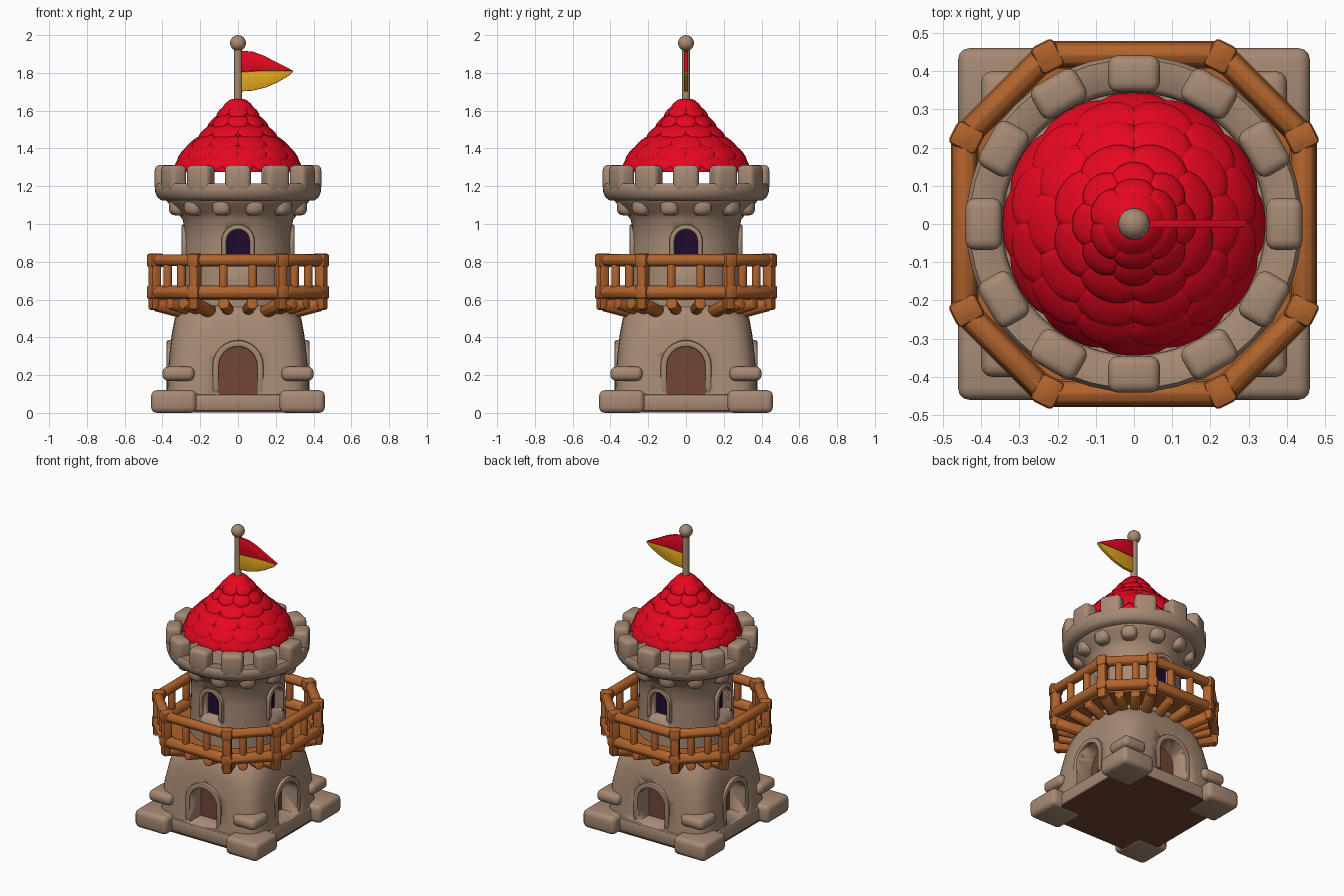
import bpy, bmesh, math
from math import sin, cos, pi, radians
from mathutils import Vector, Matrix

if "Cube" in bpy.data.objects:
    bpy.data.objects.remove(bpy.data.objects["Cube"])


def material(name, rgb):
    m = bpy.data.materials.new(name)
    m.diffuse_color = (*rgb, 1)
    m.use_nodes = True
    m.node_tree.nodes["Principled BSDF"].inputs["Base Color"].default_value = m.diffuse_color
    return m


STONE = material("tan stone", (0.385, 0.255, 0.175))
RED = material("red", (0.8, 0.002, 0.014))
WOOD = material("orange wood", (0.44, 0.125, 0.025))
BROWN = material("door brown", (0.17, 0.06, 0.035))
DARK = material("window purple", (0.014, 0.003, 0.03))
GOLD = material("flag yellow", (0.75, 0.38, 0.012))


def finish(bm, name, mat, bevel=0, angle=40, segs=2):
    bmesh.ops.recalc_face_normals(bm, faces=bm.faces)
    me = bpy.data.meshes.new(name)
    bm.to_mesh(me)
    bm.free()
    ob = bpy.data.objects.new(name, me)
    bpy.context.collection.objects.link(ob)
    me.materials.append(mat)
    bpy.ops.object.select_all(action='DESELECT')
    ob.select_set(True)
    bpy.context.view_layer.objects.active = ob
    if bevel:
        b = ob.modifiers.new("bevel", 'BEVEL')
        b.width, b.segments = bevel, segs
        b.limit_method, b.angle_limit = 'ANGLE', radians(35)
        bpy.ops.object.modifier_apply(modifier="bevel")
    bpy.ops.object.shade_smooth_by_angle(angle=radians(angle))
    return ob


def rot(a):
    return Matrix.Rotation(a, 4, 'Z')


def box(bm, lo, hi, mat=Matrix()):
    lo, hi = Vector(lo), Vector(hi)
    m = mat @ Matrix.Translation((lo + hi) / 2) @ Matrix.Diagonal((*(hi - lo), 1))
    bmesh.ops.create_cube(bm, size=1, matrix=m)


def beam(bm, p, q, r, n=8):
    p, q = Vector(p), Vector(q)
    d = q - p
    m = Matrix.Translation((p + q) / 2) @ d.to_track_quat('Z', 'Y').to_matrix().to_4x4()
    bmesh.ops.create_cone(bm, cap_ends=True, segments=n, radius1=r, radius2=r, depth=d.length, matrix=m)


def loft(bm, rings, n=48, closed=False):
    # rings of (radius, height, superellipse exponent)
    loops = []
    for a, z, e in rings:
        loop = []
        for i in range(n):
            c, s = cos(2 * pi * i / n), sin(2 * pi * i / n)
            loop.append(bm.verts.new((math.copysign(abs(c) ** (2 / e), c) * a,
                                      math.copysign(abs(s) ** (2 / e), s) * a, z)))
        loops.append(loop)
    for A, B in zip(loops, loops[1:] + loops[:1] if closed else loops[1:]):
        for i in range(n):
            j = (i + 1) % n
            bm.faces.new((A[i], A[j], B[j], B[i]))
    if not closed:
        bm.faces.new(loops[0])
        bm.faces.new(loops[-1])


def arch(w, z0, z1, n=12):
    return [(w, z0)] + [(w * cos(pi * i / n), z1 - w + w * sin(pi * i / n)) for i in range(n + 1)] + [(-w, z0)]


def prism(bm, pts, y0, y1, m):
    A = [bm.verts.new(m @ Vector((x, y0, z))) for x, z in pts]
    B = [bm.verts.new(m @ Vector((x, y1, z))) for x, z in pts]
    bm.faces.new(A)
    bm.faces.new(B)
    for i in range(len(A)):
        j = (i + 1) % len(A)
        bm.faces.new((A[i], A[j], B[j], B[i]))


def arch_frame(bm, inner, outer, y0, y1, m):
    L = [[bm.verts.new(m @ Vector((x, y, z))) for x, z in pts]
         for pts, y in ((inner, y0), (outer, y0), (outer, y1), (inner, y1))]
    for i in range(len(inner) - 1):
        for k in range(4):
            A, B = L[k], L[(k + 1) % 4]
            bm.faces.new((A[i], A[i + 1], B[i + 1], B[i]))
    for i in (0, -1):
        bm.faces.new([l[i] for l in L])


def openings(wall, name, inner, outer, front, back, mat):
    # cut four arched niches, then add a frame and a coloured panel in each
    cut, frame, panel = bmesh.new(), bmesh.new(), bmesh.new()
    for k in range(4):
        m = rot(k * pi / 2)
        prism(cut, inner, -0.6, back, m)
        arch_frame(frame, inner, outer, front, back, m)
        prism(panel, inner, back - 0.006, back + 0.002, m)
    cutter = finish(cut, name + "_cutter", STONE)
    cutter.hide_render = True
    bpy.context.view_layer.objects.active = wall
    b = wall.modifiers.new("cut", 'BOOLEAN')
    b.operation, b.solver, b.object = 'DIFFERENCE', 'EXACT', cutter
    bpy.ops.object.modifier_apply(modifier="cut")
    bpy.data.objects.remove(cutter)
    finish(frame, name + "_frames", STONE, 0.01)
    finish(panel, name + "_panels", mat)


# Plinth, brown underside and corner blocks
bm = bmesh.new()
box(bm, (-0.395, -0.395, 0.008), (0.395, 0.395, 0.1))
finish(bm, "plinth", STONE, 0.02)
bm = bmesh.new()
box(bm, (-0.388, -0.388, 0.003), (0.388, 0.388, 0.009))
finish(bm, "underside", BROWN)
bm = bmesh.new()
for k in range(4):
    box(bm, (0.22, 0.22, 0), (0.46, 0.46, 0.12), rot(k * pi / 2))
    box(bm, (0.23, 0.23, 0.17), (0.4, 0.4, 0.245), rot(k * pi / 2))
finish(bm, "corner_blocks", STONE, 0.03, segs=3)

# Lower body: square at the foot, round at the top
bm = bmesh.new()
loft(bm, [(0.385, 0.06, 6), (0.375, 0.14, 6), (0.365, 0.3, 5.5), (0.35, 0.42, 4.5),
          (0.335, 0.5, 3.5), (0.315, 0.545, 2.6), (0.29, 0.57, 2.2)])
lower = finish(bm, "lower_body", STONE)
openings(lower, "door", arch(0.1, 0.1, 0.35), arch(0.135, 0.1, 0.385), -0.378, -0.25, BROWN)

# Upper tower with flared neck
bm = bmesh.new()
loft(bm, [(r, z, 2) for r, z in ((0.3, 0.5), (0.295, 0.7), (0.288, 0.9), (0.29, 1.02), (0.32, 1.06),
                                 (0.365, 1.105), (0.39, 1.14), (0.39, 1.18))])
upper = finish(bm, "upper_tower", STONE)
openings(upper, "window", arch(0.06, 0.8, 0.97), arch(0.088, 0.78, 0.998), -0.3, -0.225, DARK)

# Crown ring, merlons and corbels
bm = bmesh.new()
loft(bm, [(r, z, 2) for r, z in ((0.34, 1.125), (0.405, 1.125), (0.428, 1.142), (0.44, 1.175), (0.44, 1.2),
                                 (0.43, 1.215), (0.36, 1.215), (0.345, 1.2))], closed=True)
finish(bm, "crown_ring", STONE, angle=50)
bm = bmesh.new()
for k in range(12):
    box(bm, (0.345, -0.068, 1.17), (0.441, 0.068, 1.312), rot(k * pi / 6))
finish(bm, "merlons", STONE, 0.026, segs=3)
bm = bmesh.new()
for k in range(12):
    box(bm, (0.27, -0.05, 1.045), (0.375, 0.05, 1.14), rot((k + 0.5) * pi / 6))
finish(bm, "corbels", STONE, 0.035, segs=3)

# Eight-sided balcony: deck, rails, posts, balusters and brackets
A0 = radians(27.3)
corners = [q * pi / 2 + s * A0 for q in range(4) for s in (-1, 1)]
R = 0.498


def ring_point(a, z, r=R):
    return Vector((r * cos(a), r * sin(a), z))


bm = bmesh.new()
faces = [[bm.verts.new(ring_point(a, z, 0.48)) for a in corners] for z in (0.597, 0.62)]
for f in faces:
    bm.faces.new(f)
for i in range(8):
    j = (i + 1) % 8
    bm.faces.new((faces[0][i], faces[0][j], faces[1][j], faces[1][i]))
finish(bm, "balcony_deck", WOOD)
rails, posts, small = bmesh.new(), bmesh.new(), bmesh.new()
for i, a in enumerate(corners):
    b = corners[(i + 1) % 8]
    for z, r in ((0.638, 0.037), (0.808, 0.033)):
        beam(rails, ring_point(a, z), ring_point(b, z), r)
    box(posts, (R - 0.032, -0.028, 0.545), (R + 0.028, 0.028, 0.845), rot(a))
    for z in (0.64, 0.808):
        box(posts, (R - 0.045, -0.034, z - 0.037), (R + 0.034, 0.034, z + 0.035), rot(a))
    beam(small, ring_point(a, 0.53, 0.3), ring_point(a, 0.575, 0.49), 0.038)
    for t in (0.33, 0.67):
        p = ring_point(a, 0.62).lerp(ring_point(b, 0.62), t)
        beam(small, p, p + Vector((0, 0, 0.19)), 0.024)
        beam(small, (p.x * 0.64, p.y * 0.64, 0.54), (p.x * 0.98, p.y * 0.98, 0.58), 0.032)
finish(rails, "balcony_rails", WOOD, 0.006)
finish(posts, "balcony_posts", WOOD, 0.014)
finish(small, "balusters_and_brackets", WOOD, 0.006)

# Roof core and overlapping rounded shingles
bm = bmesh.new()
loft(bm, [(r, z, 2) for r, z in ((0.3, 1.275), (0.305, 1.3), (0.275, 1.37), (0.225, 1.42), (0.15, 1.5),
                                 (0.095, 1.57), (0.06, 1.64))])
finish(bm, "roof_core", RED)
bm = bmesh.new()
# radius, height, slope angle, count, half length
rows = [(0.306, 1.33, 66, 12, 0.07), (0.275, 1.382, 50, 12, 0.07), (0.222, 1.434, 42, 10, 0.07),
        (0.165, 1.49, 44, 8, 0.063), (0.12, 1.545, 48, 8, 0.055), (0.085, 1.592, 52, 6, 0.045)]
for i, (r, z, slope, n, ln) in enumerate(rows):
    w = pi * r / n * 1.22
    for k in range(n):
        t = Matrix.Translation((r, 0, z)) @ Matrix.Rotation(radians(slope - 6), 4, 'Y')
        m = rot((k + i % 2 / 2) * 2 * pi / n) @ t @ Matrix.Diagonal((ln, w, 0.018, 1))
        bmesh.ops.create_uvsphere(bm, u_segments=16, v_segments=8, radius=1, matrix=m)
finish(bm, "roof_shingles", RED, angle=60)
bm = bmesh.new()
loft(bm, [(0.08, 1.595, 2), (0.09, 1.605, 2), (0.07, 1.635, 2), (0.048, 1.655, 2), (0.03, 1.662, 2)], 24)
finish(bm, "roof_cap", RED)

# Flagpole, ball and two-tone pennant
bm = bmesh.new()
beam(bm, (0, 0, 1.62), (0, 0, 1.94), 0.021, 16)
finish(bm, "flagpole", STONE)
bm = bmesh.new()
bmesh.ops.create_uvsphere(bm, u_segments=20, v_segments=12, radius=0.042, matrix=Matrix.Translation((0, 0, 1.958)))
finish(bm, "pole_ball", STONE, angle=60)
mid = [(0.294, 1.81), (0.22, 1.812), (0.14, 1.812), (0.015, 1.805)]
top = [(0.015, 1.918), (0.08, 1.912), (0.14, 1.89), (0.2, 1.858), (0.26, 1.828)]
low = [(0.015, 1.702), (0.08, 1.706), (0.15, 1.724), (0.21, 1.75), (0.27, 1.785)]
for name, edge, mat in (("flag_upper", top, RED), ("flag_lower", low, GOLD)):
    bm = bmesh.new()
    prism(bm, mid + edge, -0.011, 0.011, Matrix())
    finish(bm, name, mat, 0.004)
